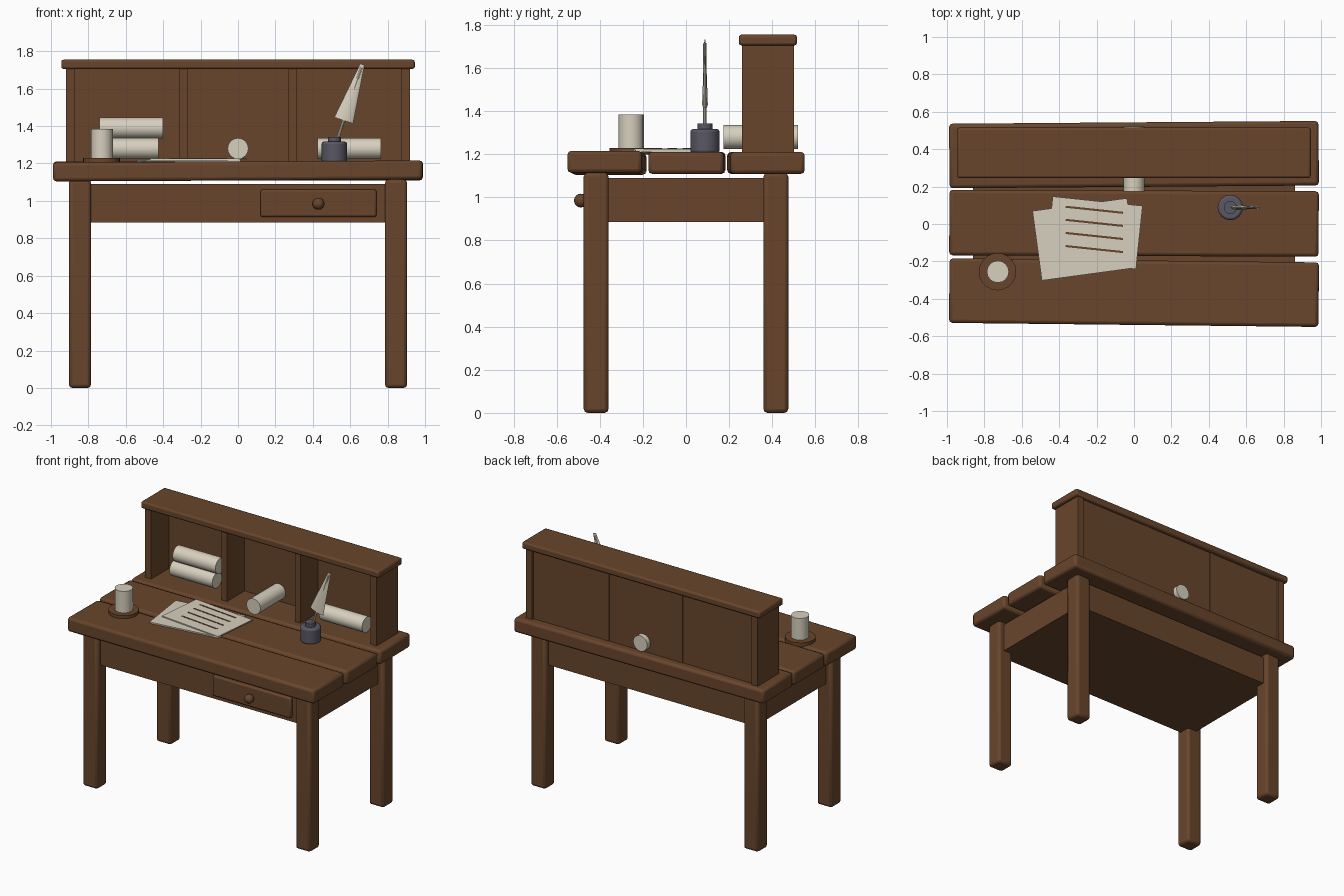
import bpy
from math import radians, pi
from mathutils import Vector

cube = bpy.data.objects.get("Cube")
if cube:
    bpy.data.objects.remove(cube, do_unlink=True)


def material(name, rgb):
    m = bpy.data.materials.new(name)
    m.use_nodes = True
    color = (*rgb, 1)
    m.diffuse_color = color
    m.node_tree.nodes["Principled BSDF"].inputs["Base Color"].default_value = color
    return m


wood = material("brown wood", (0.14, 0.06, 0.025))
cream = material("cream paper", (0.68, 0.63, 0.52))
glass = material("dark ink glass", (0.1, 0.095, 0.125))


def finish(name, mat, bevel=0, segments=2):
    """Name and colour the new object, round its edges, shade it."""
    o = bpy.context.object
    o.name = name
    o.data.materials.append(mat)
    bpy.ops.object.transform_apply(location=False, rotation=False, scale=True)
    if bevel:
        b = o.modifiers.new("Bevel", "BEVEL")
        b.width = bevel
        b.segments = segments
        b.limit_method = "ANGLE"
    bpy.ops.object.shade_smooth_by_angle(angle=radians(30))
    return o


def box(name, center, size, mat=wood, bevel=0, rot=(0, 0, 0)):
    bpy.ops.mesh.primitive_cube_add(size=1, location=center, rotation=rot)
    bpy.context.object.scale = size
    return finish(name, mat, bevel)


def span(name, x, y, z, mat=wood, bevel=0):
    """Box given by its (low, high) limits on each axis."""
    limits = (x, y, z)
    return box(name, [(a + b) / 2 for a, b in limits],
               [b - a for a, b in limits], mat, bevel)


def rod(name, start, end, r1, mat, r2=None, sides=16, flat=1, bevel=0):
    """Cylinder or cone from start to end, optionally flattened."""
    a, b = Vector(start), Vector(end)
    bpy.ops.mesh.primitive_cone_add(
        vertices=sides, radius1=r1, radius2=r1 if r2 is None else r2,
        depth=(b - a).length, location=(a + b) / 2)
    o = bpy.context.object
    o.rotation_euler = Vector((0, 0, 1)).rotation_difference(b - a).to_euler()
    o.scale.y = flat
    return finish(name, mat, bevel)


# Legs
for sx, side in ((1, "left"), (-1, "right")):
    for sy, end in ((-1, "front"), (1, "back")):
        box(f"{end}_{side}_leg", (0.845 * sx, 0.417 * sy, 0.557),
            (0.118, 0.115, 1.114), bevel=0.018)

# Frame box with drawer and knob
span("apron", (-0.86, 0.86), (-0.44, 0.44), (0.885, 1.09))
span("drawer_front", (0.12, 0.74), (-0.463, -0.42), (0.915, 1.06), bevel=0.01)
bpy.ops.mesh.primitive_uv_sphere_add(segments=16, ring_count=8, radius=0.032,
                                     location=(0.43, -0.488, 0.985))
finish("drawer_knob", wood)

# Slightly crooked table planks
for name, y, width, tilt, turn in (
        ("front_plank", -0.367, 0.345, -0.005, -0.011),
        ("middle_plank", 0.004, 0.35, 0, -0.004),
        ("back_plank", 0.371, 0.345, 0, 0.0075)):
    box(name, (0, y, 1.16), (1.975, width, 0.102), bevel=0.018,
        rot=(0, tilt, turn))

# Shelf unit
span("shelf_top", (-0.945, 0.945), (0.245, 0.515), (1.705, 1.755), bevel=0.012)
span("shelf_back", (-0.88, 0.88), (0.46, 0.485), (1.205, 1.71))
for s, side in ((1, "left"), (-1, "right")):
    box(f"{side}_shelf_side", (0.896 * s, 0.38, 1.457), (0.048, 0.24, 0.506))
    box(f"{side}_shelf_divider", (0.292 * s, 0.374, 1.457), (0.045, 0.228, 0.506))

# Paper rolls
for name, start, end in (
        ("lower_roll", (-0.765, 0.37, 1.28), (-0.425, 0.37, 1.28)),
        ("upper_roll", (-0.74, 0.37, 1.39), (-0.4, 0.37, 1.39)),
        ("side_roll", (0.425, 0.37, 1.28), (0.765, 0.37, 1.28)),
        ("middle_roll", (0, 0.175, 1.28), (0, 0.52, 1.28))):
    rod(name, start, end, 0.056, cream)

# Candle on its dish
rod("candle_dish", (-0.73, -0.255, 1.2), (-0.73, -0.255, 1.23), 0.1, wood, sides=20)
rod("candle", (-0.728, -0.255, 1.22), (-0.728, -0.255, 1.385), 0.059, cream)

# Loose sheets with written lines
box("lower_sheet", (-0.265, -0.082, 1.215), (0.51, 0.375, 0.009), cream,
    rot=(0, 0, radians(7.7)))
turn = radians(-6)
box("upper_sheet", (-0.212, -0.047, 1.223), (0.483, 0.34, 0.008), cream,
    rot=(0, 0, turn))
for i in range(4):
    box(f"written_line_{i + 1}", (-0.212, 0.076 - 0.07 * i, 1.227),
        (0.308, 0.011, 0.004), wood, rot=(0, 0, turn))

# Inkwell and quill
ink = Vector((0.515, 0.088, 0))
rod("inkwell", ink + Vector((0, 0, 1.205)), ink + Vector((0, 0, 1.317)), 0.068,
    glass, bevel=0.012)
rod("inkwell_neck", ink + Vector((0, 0, 1.31)), ink + Vector((0, 0, 1.342)), 0.035, glass)
rod("quill_shaft", (0.522, 0.088, 1.3), (0.66, 0.088, 1.715), 0.008, cream, sides=8)
rod("quill_feather", (0.565, 0.088, 1.43), (0.665, 0.088, 1.73), 0.053, cream,
    r2=0.012, sides=8, flat=0.25)
